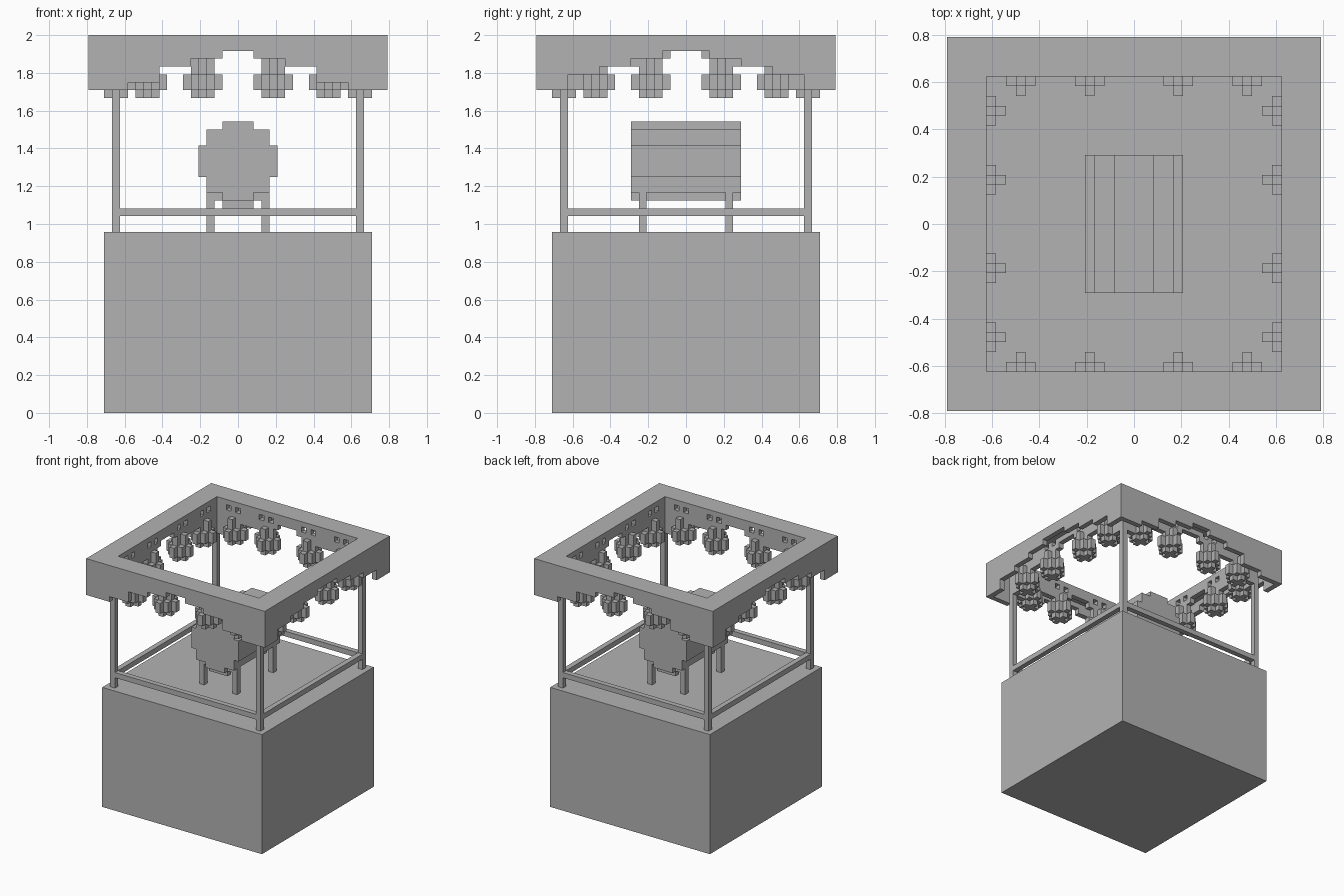
import bpy, bmesh
from mathutils import Matrix, Vector

if "Cube" in bpy.data.objects:
    bpy.data.objects.remove(bpy.data.objects["Cube"])

V = 2 / 48  # one block of the grid

grey = bpy.data.materials.new("plain_grey")
grey.use_nodes = True
grey.diffuse_color = (0.45, 0.45, 0.45, 1)
grey.node_tree.nodes["Principled BSDF"].inputs["Base Color"].default_value = (0.45, 0.45, 0.45, 1)


def finish(name, bm):
    bmesh.ops.recalc_face_normals(bm, faces=bm.faces)
    bmesh.ops.scale(bm, vec=(V, V, V), verts=bm.verts)
    mesh = bpy.data.meshes.new(name)
    bm.to_mesh(mesh)
    bm.free()
    mesh.materials.append(grey)
    obj = bpy.data.objects.new(name, mesh)
    bpy.context.collection.objects.link(obj)
    return obj


def prism(bm, points, push, turn=0):
    """Extrude an outline of 3D points along push, turned by quarter turns about z."""
    face = bm.faces.new([bm.verts.new(p) for p in points])
    made = bmesh.ops.extrude_face_region(bm, geom=[face], use_keep_orig=True)
    tops = [g for g in made["geom"] if isinstance(g, bmesh.types.BMVert)]
    bmesh.ops.translate(bm, vec=push, verts=tops)
    rot = Matrix.Rotation(turn * 1.5707963, 3, "Z")
    bmesh.ops.rotate(bm, cent=(0, 0, 0), matrix=rot, verts=list(face.verts) + tops)


def box(bm, x0, x1, y0, y1, z0, z1, turn=0):
    prism(bm, [(x0, y0, z0), (x1, y0, z0), (x1, y1, z0), (x0, y1, z0)], Vector((0, 0, z1 - z0)), turn)


def arch(bm, steps, half, y0, thick, top, turn):
    """Wall with a stepped arch below; steps are (inner x, bottom z) from the end to the middle."""
    right = []
    x = half
    for inner, z in steps:
        right += [(x, z), (inner, z)]
        x = inner
    right += [(x, 46)]
    outline = [(half, top)] + right
    outline += [(-px, pz) for px, pz in reversed(outline)]
    prism(bm, [(px, y0, pz) for px, pz in outline], Vector((0, thick, 0)), turn)


def diamond(bm, cx, cy, r, z0, z1, turn):
    """Stepped diamond column."""
    quarter = []
    for i in range(r + 1):
        quarter += [(r - i + 0.5, i - 0.5), (r - i + 0.5, i + 0.5)]
    quarter = quarter[1:-1] + [(0.5, r + 0.5)]
    pts = []
    for _ in range(4):
        pts += [p for p in quarter if p not in pts]
        quarter = [(-b, a) for a, b in quarter]
    prism(bm, [(cx + a, cy + b, z0) for a, b in pts], Vector((0, 0, z1 - z0)), turn)


# Base block
bm = bmesh.new()
box(bm, -17, 17, -17, 17, 0, 23)
finish("base", bm)

# Corner posts and low rails
posts, rails = bmesh.new(), bmesh.new()
for t in range(4):
    box(posts, 15, 16, -16, -15, 23, 47, t)
    box(rails, -15, 15, -16, -15, 25, 26, t)
finish("corner_posts", posts)
finish("rails", rails)

# Canopy: top ring, outer fascia, slotted inner wall
ring, fascia, inner = bmesh.new(), bmesh.new(), bmesh.new()
narrow = [(14, 41), (10, 42), (6, 44), (2, 45)]
wide = [(15, 41), (11, 43), (7, 44), (3, 45)]
for t in range(4):
    side = t % 2
    box(ring, -19, 15, -19, -15, 47, 48, t)
    arch(fascia, wide if side else narrow, 18 if side else 19, -19, 1, 47, t)
    arch(inner, narrow, 15, -16, 1, 46.01, t)
    for a, b in ((-15, -13), (-10, -6), (-3, 3), (6, 10), (13, 15)):
        box(inner, a, b, -16, -15, 46, 47, t)
finish("canopy_top", ring)
finish("canopy_fascia", fascia)
finish("canopy_inner_wall", inner)

# Hanging lanterns, four to a side
for t, label in enumerate(("front", "left", "back", "right")):
    bm = bmesh.new()
    for x in (-11.5, -4.5, 4.5, 11.5):
        diamond(bm, x, -15.5, 1, 40, 41, t)
        diamond(bm, x, -15.5, 2, 41, 43, t)
        diamond(bm, x, -15.5, 1, 43, 45, t)
        box(bm, x - 0.5, x + 0.5, -16, -15, 45, 47, t)
    finish(label + "_lanterns", bm)

# Barrel lying along the depth
half = [(2, 27), (2, 28), (4, 28), (4, 30), (5, 30), (5, 34), (4, 34), (4, 36), (2, 36), (2, 37)]
outline = half + [(-x, z) for x, z in reversed(half)]
bm = bmesh.new()
prism(bm, [(x, -7, z) for x, z in outline], Vector((0, 14, 0)))
finish("barrel", bm)

# Barrel stand: a cradle and two legs at each end
bm = bmesh.new()
for y in (-6, 5):
    box(bm, -2, 2, y, y + 1, 26, 27)
    for s in (-1, 1):
        box(bm, min(2 * s, 4 * s), max(2 * s, 4 * s), y, y + 1, 27, 28)
        box(bm, min(3 * s, 4 * s), max(3 * s, 4 * s), y, y + 1, 23, 27)
finish("barrel_stand", bm)
